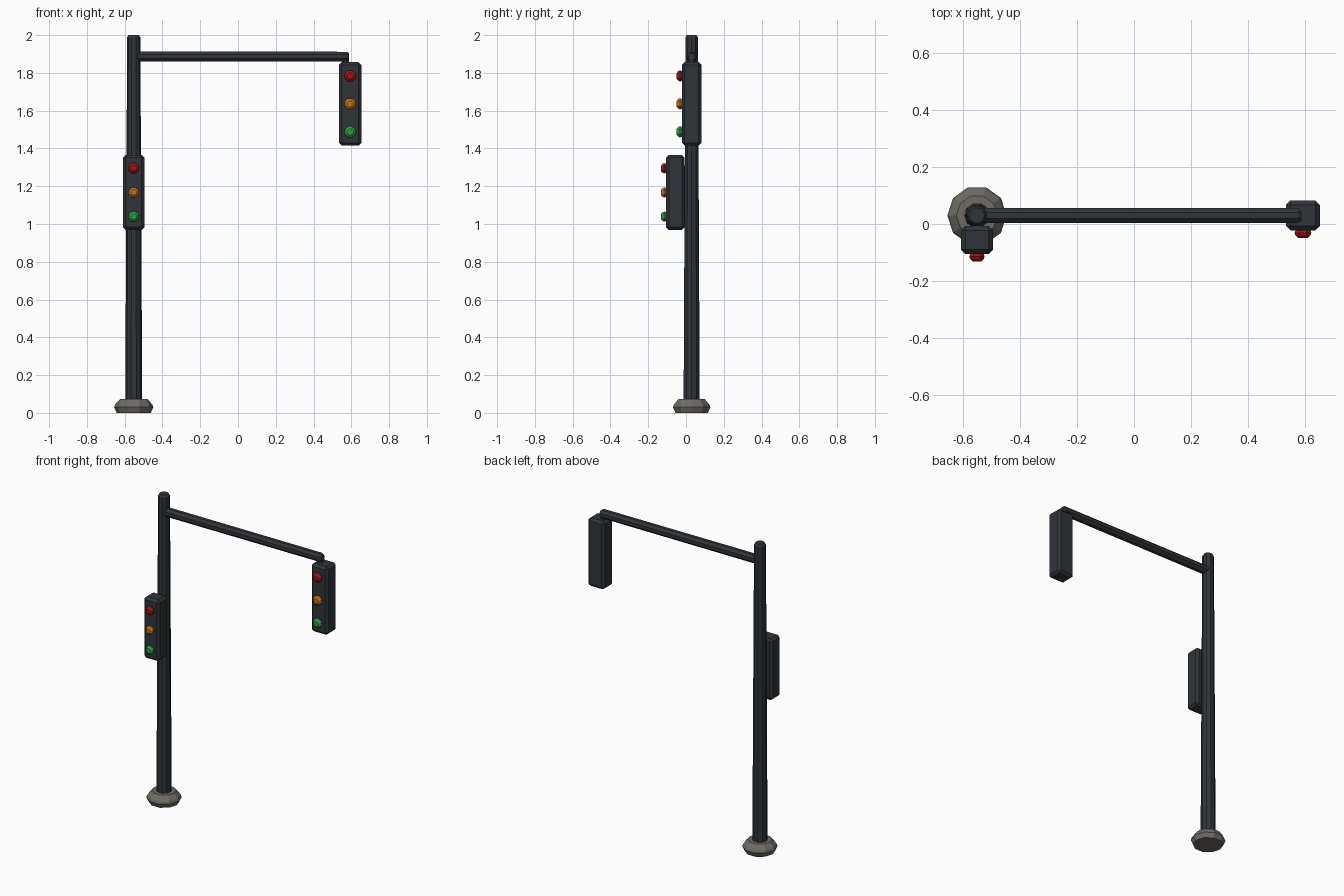
import bpy, bmesh
from math import pi, cos, sin
from mathutils import Matrix, Vector

if "Cube" in bpy.data.objects:
    bpy.data.objects.remove(bpy.data.objects["Cube"])


def material(name, rgb):
    m = bpy.data.materials.new(name)
    m.diffuse_color = (*rgb, 1)
    m.use_nodes = True
    m.node_tree.nodes["Principled BSDF"].inputs["Base Color"].default_value = m.diffuse_color
    return m


METAL = material("dark_metal", (0.03, 0.036, 0.042))
STONE = material("concrete", (0.16, 0.15, 0.13))
LAMPS = [("red", material("red", (0.36, 0.008, 0.01))),
         ("amber", material("amber", (0.55, 0.17, 0.01))),
         ("green", material("green", (0.03, 0.35, 0.05)))]
PX, PY = -0.552, 0.03      # pole position


def finish(name, bm, mat):
    bmesh.ops.recalc_face_normals(bm, faces=bm.faces)
    me = bpy.data.meshes.new(name)
    bm.to_mesh(me)
    bm.free()
    me.materials.append(mat)
    ob = bpy.data.objects.new(name, me)
    bpy.context.collection.objects.link(ob)
    return ob


def turned(name, origin, axis, profile, sides, mat, phase=0.0):
    """Closed faceted solid: profile of (radius, distance) pairs along an axis."""
    bm = bmesh.new()
    rings = [[bm.verts.new((r * cos(phase + 2 * pi * i / sides),
                            r * sin(phase + 2 * pi * i / sides), h))
              for i in range(sides)] for r, h in profile]
    for a, b in zip(rings, rings[1:]):
        for i in range(sides):
            j = (i + 1) % sides
            bm.faces.new((a[i], a[j], b[j], b[i]))
    bm.faces.new(rings[0])
    bm.faces.new(rings[-1])
    rot = Vector((0, 0, 1)).rotation_difference(Vector(axis)).to_matrix().to_4x4()
    bm.transform(Matrix.Translation(origin) @ rot)
    return finish(name, bm, mat)


def signal(name, centre, size, lamp_r, spacing):
    # Chamfered housing
    bm = bmesh.new()
    bmesh.ops.create_cube(bm, size=1)
    bm.transform(Matrix.Translation(centre) @ Matrix.Diagonal((*size, 1)))
    bmesh.ops.bevel(bm, geom=bm.edges[:], offset=0.015, segments=1, affect='EDGES')
    finish(name + "_housing", bm, METAL)
    # Three lamps on the front
    x, y, z = centre
    front = y - size[1] / 2
    for i, (colour, mat) in enumerate(LAMPS):
        turned(f"{name}_{colour}_lamp", (x, front, z + (1 - i) * spacing), (0, -1, 0),
               [(lamp_r * 0.8, -0.006), (lamp_r, 0.009), (lamp_r * 0.9, 0.018),
                (lamp_r * 0.55, 0.027)], 8, mat, pi / 8)


# Footing
turned("footing", (PX, PY, 0), (0, 0, 1),
       [(0.09, 0), (0.104, 0.03), (0.098, 0.045), (0.072, 0.074)], 10, STONE)

# Tapered pole with chamfered top
turned("pole", (PX, PY, 0), (0, 0, 1),
       [(0.045, 0.05), (0.035, 1.988), (0.027, 2.0)], 10, METAL)

# Horizontal arm and hanger
turned("arm", (PX, PY, 1.886), (1, 0, 0),
       [(0.029, 0.0), (0.028, 1.128), (0.019, 1.14)], 8, METAL, pi / 8)
turned("hanger", (0.57, PY, 1.83), (0, 0, 1), [(0.02, 0), (0.02, 0.055)], 8, METAL, pi / 8)

# Signals
signal("arm_signal", (0.594, PY, 1.636), (0.119, 0.104, 0.442), 0.032, 0.148)
signal("pole_signal", (PX, -0.056, 1.167), (0.112, 0.098, 0.398), 0.029, 0.128)
